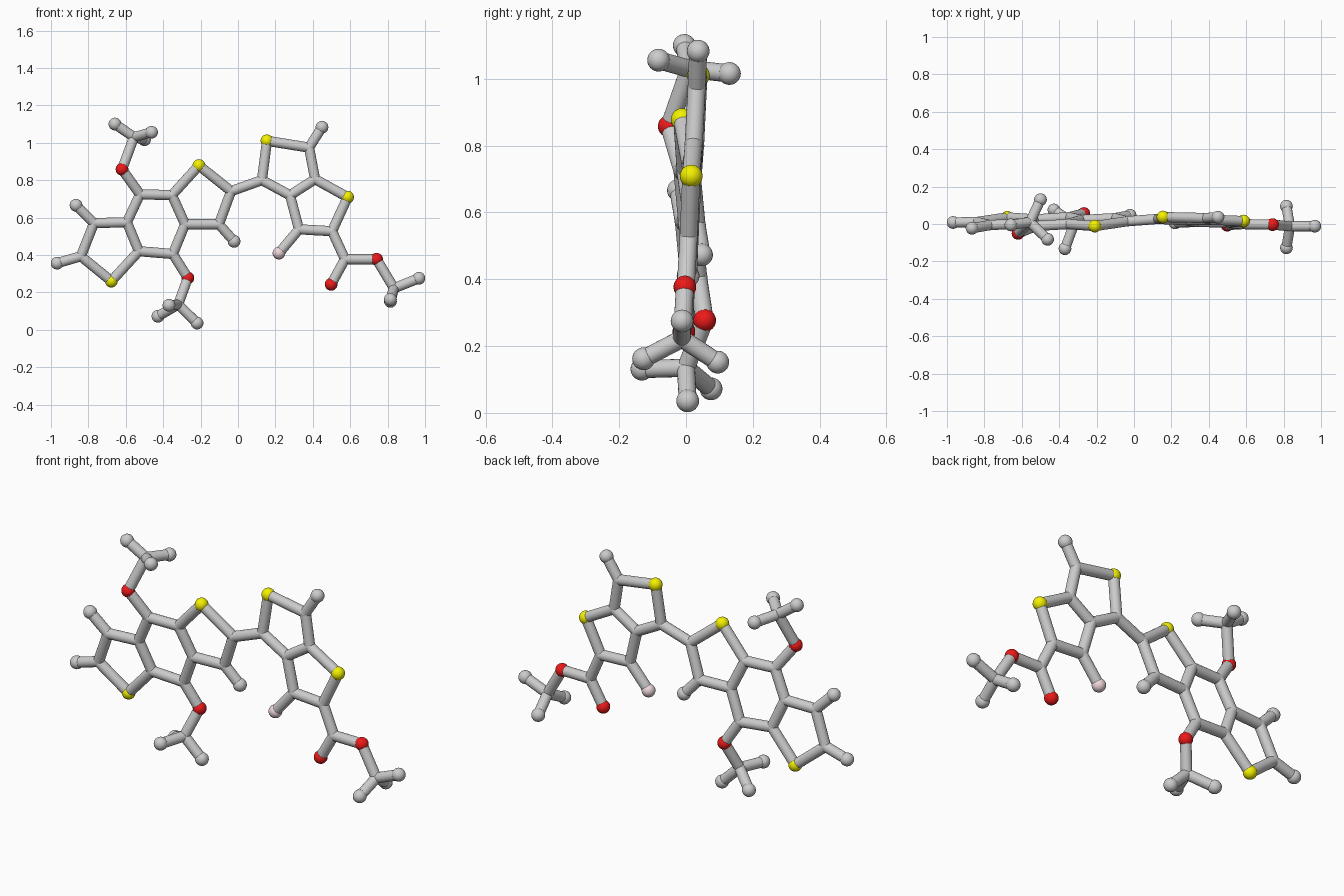
import bpy
import bmesh
from mathutils import Vector

if "Cube" in bpy.data.objects:
    bpy.data.objects.remove(bpy.data.objects["Cube"])

STICK, BALL = 0.027, 0.034


def left(x, z):
    # gently tilted plane of the fused three-ring half
    return Vector((x, 0.103 + 0.055 * x - 0.117 * z, z))


def right(x, z):
    # plane of the two-ring half
    return Vector((x, -0.011 - 0.015 * x + 0.05 * z, z))


# Atom positions, three-ring half
P = {k: left(x, z) for k, x, z in (
    ("e1", -.967, .356), ("e2", -.866, .666), ("a1", -.84, .393), ("a2", -.77, .57),
    ("S1", -.677, .26), ("a3", -.53, .42), ("a4", -.594, .575), ("a5", -.524, .724),
    ("a6", -.353, .72), ("a7", -.283, .564), ("a8", -.348, .405), ("O2", -.268, .277),
    ("S2", -.209, .878), ("a9", -.037, .741), ("a10", -.102, .564), ("e3", -.021, .473))}
# Two-ring half with the ester tail
P.update({k: right(x, z) for k, x, z in (
    ("b1", .128, .80), ("S3", .155, 1.01), ("b2", .38, .974), ("e4", .449, 1.083),
    ("b3", .412, .805), ("b4", .278, .719), ("S4", .586, .709), ("b5", .503, .527),
    ("b6", .326, .537), ("F1", .219, .41), ("b7", .572, .377), ("O3", .498, .243),
    ("O4", .741, .377), ("b8", .834, .222), ("e5", .967, .275))})
# Atoms off the planes: methyl groups
P.update({k: Vector(v) for k, v in (
    ("O1", (-.62, -.05, .858)), ("m1", (-.556, .01, 1.03)), ("e6", (-.658, -.005, 1.10)),
    ("e7", (-.462, -.082, 1.056)), ("e8", (-.5, .13, 1.016)),
    ("m2", (-.32, .0, .135)), ("e9", (-.369, -.132, .131)), ("e10", (-.428, .075, .072)),
    ("e11", (-.219, .005, .036)), ("e12", (.815, -.127, .162)), ("e13", (.815, .095, .152)))})

# Chains of bonded atoms
CHAINS = {
    "fused_ring_bonds": ["a1 a2 a4 a3 S1 a1", "a4 a5 a6 a7 a8 a3", "a6 S2 a9 a10 a7",
                         "e1 a1", "e2 a2", "e3 a10"],
    "linking_bond": ["a9 b1"],
    "double_ring_bonds": ["b1 S3 b2 b3 b4 b1", "b3 S4 b5 b6 b4", "b2 e4", "b6 F1"],
    "ester_bonds": ["b5 b7 O3", "b7 O4 b8 e5", "e12 b8 e13"],
    "upper_methoxy_bonds": ["a5 O1 m1 e6", "e7 m1 e8"],
    "lower_methoxy_bonds": ["a8 O2 m2 e9", "e10 m2 e11"],
}


def finish(bm, name, mat=None):
    for f in bm.faces:
        f.smooth = True
    me = bpy.data.meshes.new(name)
    bm.to_mesh(me)
    bm.free()
    if mat:
        me.materials.append(mat)
    bpy.context.collection.objects.link(bpy.data.objects.new(name, me))


def add_ball(bm, p, r):
    vs = bmesh.ops.create_uvsphere(bm, u_segments=24, v_segments=16, radius=r)["verts"]
    bmesh.ops.translate(bm, verts=vs, vec=p)


def add_stick(bm, p, q):
    d = q - p
    vs = bmesh.ops.create_cone(bm, cap_ends=False, segments=20, radius1=STICK,
                               radius2=STICK, depth=d.length)["verts"]
    bmesh.ops.rotate(bm, verts=vs, matrix=d.to_track_quat("Z", "Y").to_matrix())
    bmesh.ops.translate(bm, verts=vs, vec=(p + q) / 2)


# Grey bonds
for name, chains in CHAINS.items():
    bm = bmesh.new()
    for chain in chains:
        keys = chain.split()
        for s, t in zip(keys, keys[1:]):
            add_stick(bm, P[s], P[t])
    finish(bm, name)


def make_balls(name, letters, r, color=None):
    mat = None
    if color:
        mat = bpy.data.materials.new(name)
        mat.diffuse_color = color
        mat.use_nodes = True
        mat.node_tree.nodes["Principled BSDF"].inputs["Base Color"].default_value = mat.diffuse_color
    bm = bmesh.new()
    for k, p in P.items():
        if k[0] in letters:
            add_ball(bm, p, r)
    finish(bm, name, mat)


# Atoms by kind
make_balls("carbon_joints", "abm", STICK * 1.03)
make_balls("end_atoms", "e", BALL)
make_balls("sulfur_atoms", "S", BALL, (0.9, 0.88, 0.0, 1))
make_balls("oxygen_atoms", "O", BALL, (0.85, 0.01, 0.01, 1))
make_balls("fluorine_atom", "F", BALL, (0.85, 0.68, 0.7, 1))
